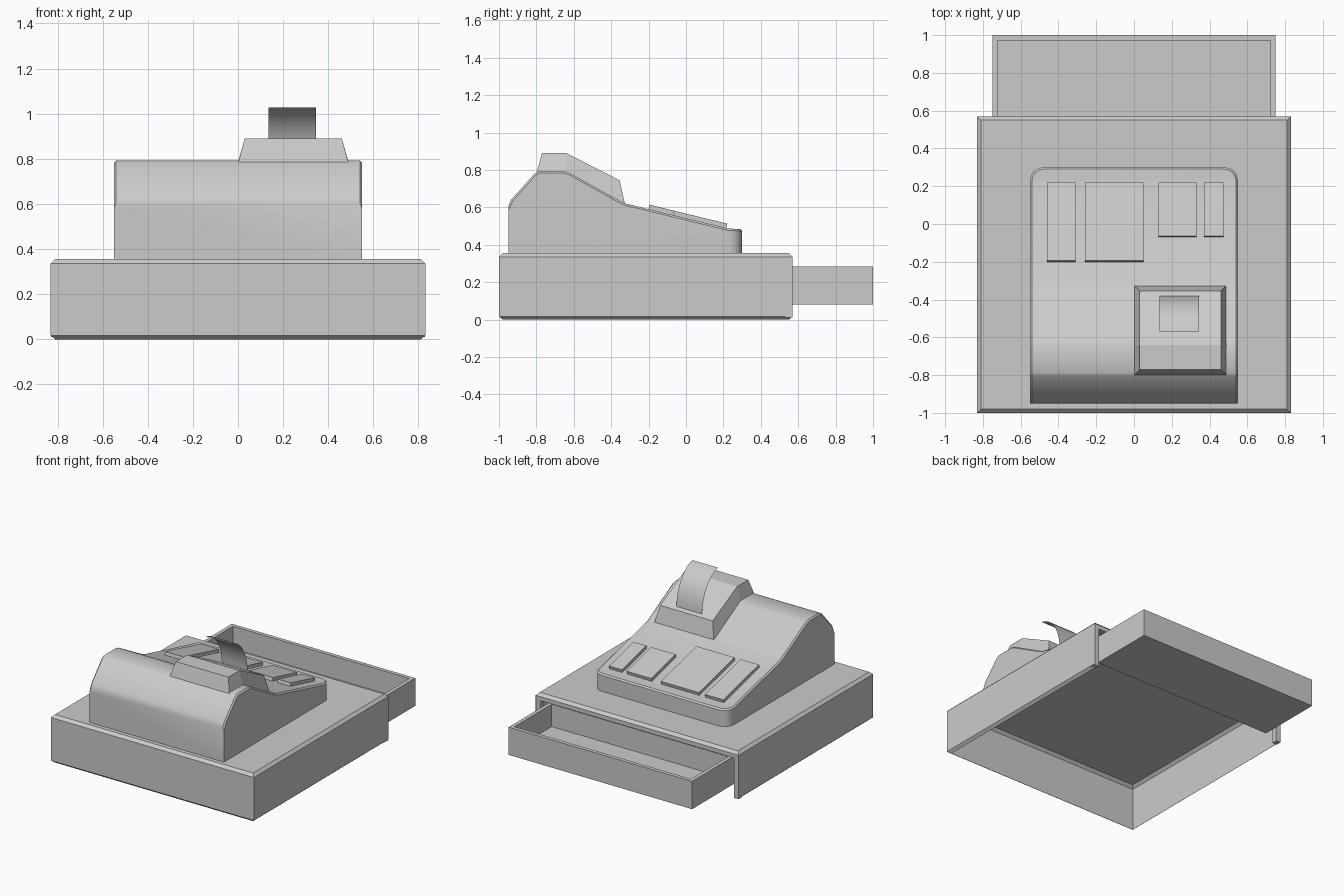
import bpy, bmesh, math
from mathutils import Matrix

if "Cube" in bpy.data.objects:
    bpy.data.objects.remove(bpy.data.objects["Cube"])


def finish(name, bm, smooth=False, closed=True):
    if closed:
        bmesh.ops.recalc_face_normals(bm, faces=bm.faces[:])
    me = bpy.data.meshes.new(name)
    bm.to_mesh(me)
    bm.free()
    ob = bpy.data.objects.new(name, me)
    bpy.context.collection.objects.link(ob)
    if smooth:
        bpy.ops.object.select_all(action='DESELECT')
        ob.select_set(True)
        bpy.context.view_layer.objects.active = ob
        bpy.ops.object.shade_smooth_by_angle(angle=math.radians(30))
    return ob


def prism(points, a, b, axis):
    """Extrude a 2D profile from a to b along x (profile y,z) or y (profile x,z)."""
    bm = bmesh.new()
    place = (lambda p, t: (t, *p)) if axis == 'x' else (lambda p, t: (p[0], t, p[1]))
    lo, hi = [[bm.verts.new(place(p, t)) for p in points] for t in (a, b)]
    n = len(points)
    bm.faces.new(lo)
    bm.faces.new(hi[::-1])
    for i in range(n):
        j = (i + 1) % n
        bm.faces.new((lo[i], hi[i], hi[j], lo[j]))
    return bm


def box(x0, x1, y0, y1, z0, z1):
    return prism([(y0, z0), (y1, z0), (y1, z1), (y0, z1)], x0, x1, 'x')


# Base housing: chamfered shell, open underneath and at the back
bm = bmesh.new()
rings = []
for z, c in ((0, .02), (.017, 0), (.335, 0), (.355, .02)):
    x, y0, y1 = .83 - c, -1 + c, .57 - c
    rings.append([bm.verts.new((*p, z)) for p in ((x, y1), (-x, y1), (-x, y0), (x, y0))])
for k in range(3):
    for i in range(4):
        if i or k == 2:
            j = (i + 1) % 4
            bm.faces.new((rings[k][i], rings[k][j], rings[k + 1][j], rings[k + 1][i]))
bm.faces.new(rings[3])
finish("base_housing", bm)

# Rim around the drawer opening
finish("drawer_opening_rim", prism(
    [(-.828, .01), (-.828, .335), (.828, .335), (.828, .01),
     (.79, .01), (.79, .305), (-.79, .305), (-.79, .01)], .53, .57, 'y'))

# Open cash drawer
bm = box(-.75, .75, .51, 1, .08, .285)
bmesh.ops.recalc_face_normals(bm, faces=bm.faces[:])
bm.normal_update()
top = [f for f in bm.faces if f.normal.z > .9]
bmesh.ops.inset_region(bm, faces=top, thickness=.04)
ext = bmesh.ops.extrude_face_region(bm, geom=top)
bmesh.ops.translate(bm, vec=(0, 0, -.165),
                    verts=[v for v in ext['geom'] if isinstance(v, bmesh.types.BMVert)])
bmesh.ops.delete(bm, geom=top, context='FACES_ONLY')
finish("cash_drawer", bm)

# Register body: side profile with rounded rear corners and softened edges
bm = prism([(-.95, .35), (-.95, .605), (-.935, .64), (-.81, .78), (-.785, .793), (-.65, .793),
            (-.62, .783), (-.345, .63), (-.32, .62), (.225, .487), (.3, .483), (.3, .35)],
           -.55, .55, 'x')
bmesh.ops.recalc_face_normals(bm, faces=bm.faces[:])
corners = [e for e in bm.edges if all(v.co.y > .299 for v in e.verts)
           and abs(e.verts[0].co.x - e.verts[1].co.x) < .01]
bmesh.ops.bevel(bm, geom=corners, offset=.07, offset_type='OFFSET', segments=4,
                profile=.5, affect='EDGES')
bm.normal_update()
rim = [e for e in bm.edges if len(e.link_faces) == 2 and e.calc_face_angle() > math.radians(60)
       and max(v.co.z for v in e.verts) > .4
       and abs(e.verts[0].co.z - e.verts[1].co.z) < abs((e.verts[0].co - e.verts[1].co).length) * .95]
bmesh.ops.bevel(bm, geom=rim, offset=.01, offset_type='OFFSET', segments=1, affect='EDGES')
finish("register_body", bm, smooth=True)

# Printer housing with sloped sides
bm = bmesh.new()
stations = [((-.80, .78), (-.77, .89)), ((-.64, .785), (-.64, .89)), ((-.325, .61), (-.355, .745))]
rows = [[bm.verts.new(p) for p in ((0, *lo), (.03, *hi), (.46, *hi), (.49, *lo))]
        for lo, hi in stations]
for a, b in zip(rows, rows[1:]):
    for i in range(4):
        j = (i + 1) % 4
        bm.faces.new((a[i], a[j], b[j], b[i]))
bm.faces.new(rows[0])
bm.faces.new(rows[-1][::-1])
finish("printer_housing", bm)

# Curling paper strip
bm = bmesh.new()
strip = []
for k in range(11):
    t = math.pi / 2 * k / 10 * .93
    y, z = -.575 + .195 * math.cos(t), .755 + .275 * math.sin(t)
    strip.append([bm.verts.new((x, y - .015 * k / 10 + .0, z)) for x in (.135, .345)])
for a, b in zip(strip, strip[1:]):
    bm.faces.new((a[1], a[0], b[0], b[1]))
finish("paper_strip", bm, smooth=True, closed=False)

# Key pads lying on the sloped face
tilt = math.atan2(-.133, .545)
for i, (x0, x1, y0) in enumerate([(-.46, -.31, -.2), (-.26, .05, -.2),
                                  (.13, .33, -.07), (.37, .475, -.07)]):
    half = (.215 - y0) / 2 / math.cos(tilt)
    yc = (.215 + y0) / 2
    zc = .62 - .244 * (yc + .32)
    bm = box(x0, x1, -half, half, -.01, .024)
    bm.transform(Matrix.Translation((0, yc, zc)) @ Matrix.Rotation(tilt, 4, 'X'))
    finish(f"key_pad_{i + 1}", bm)
